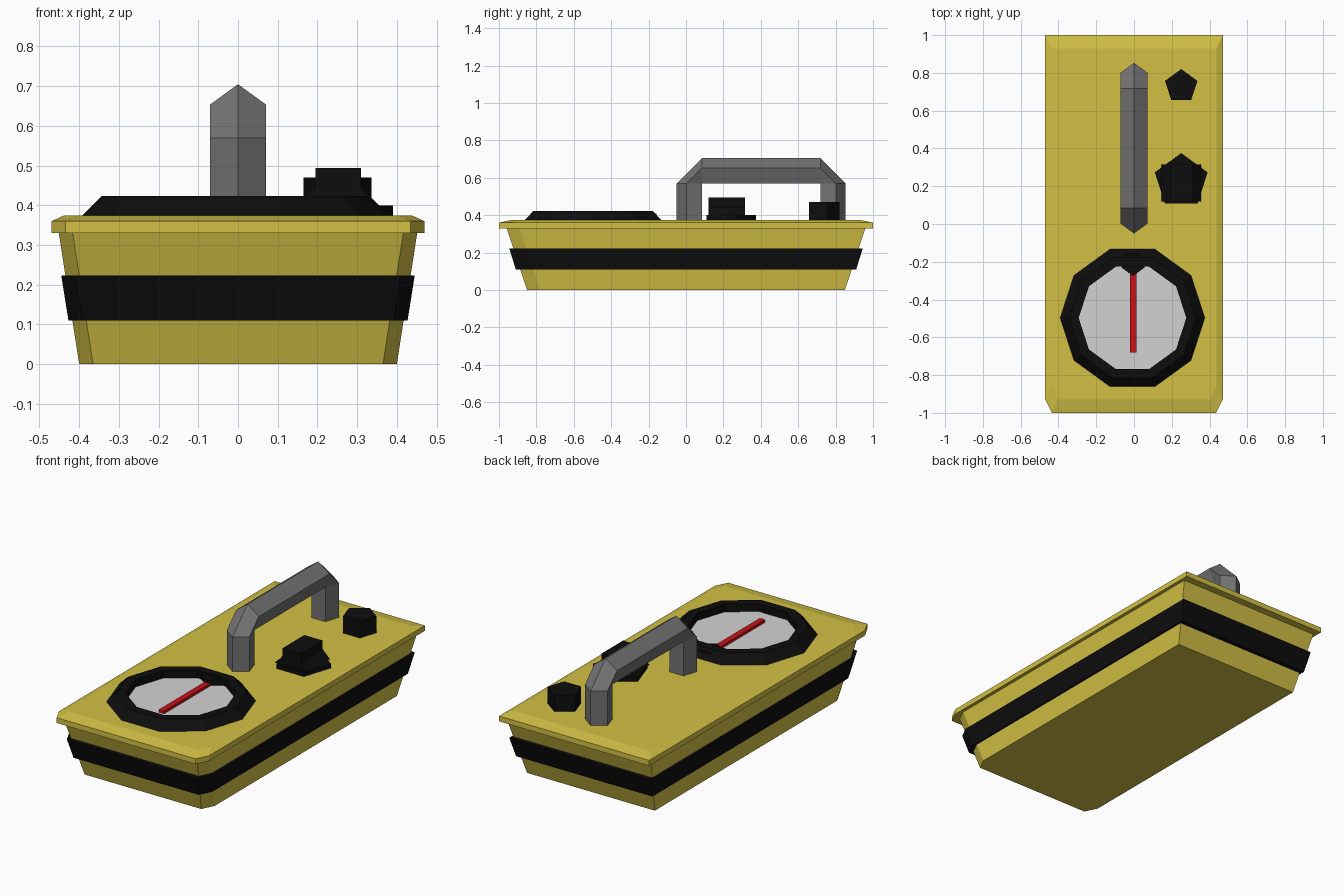
import bpy, bmesh, math
from mathutils import Vector

cube = bpy.data.objects.get("Cube")
if cube:
    bpy.data.objects.remove(cube, do_unlink=True)


def material(name, r, g, b):
    m = bpy.data.materials.new(name)
    m.use_nodes = True
    m.diffuse_color = (r, g, b, 1)
    bsdf = next(n for n in m.node_tree.nodes if n.type == 'BSDF_PRINCIPLED')
    bsdf.inputs["Base Color"].default_value = (r, g, b, 1)
    bsdf.inputs["Roughness"].default_value = 0.8
    return m


YELLOW = material("yellow", 0.65, 0.53, 0.058)
BLACK = material("black", 0.004, 0.004, 0.004)
GREY = material("grey", 0.17, 0.17, 0.17)
WHITE = material("off white", 0.65, 0.65, 0.65)
RED = material("red", 0.58, 0.006, 0.008)


def loft(name, rings, mat, closed=False):
    """Skin equal-length rings of points; cap the ends unless closed."""
    bm = bmesh.new()
    loops = [[bm.verts.new(p) for p in ring] for ring in rings]
    pairs = list(zip(loops, loops[1:]))
    if closed:
        pairs.append((loops[-1], loops[0]))
    else:
        bm.faces.new(loops[0])
        bm.faces.new(loops[-1])
    for a, b in pairs:
        for i in range(len(a)):
            j = (i + 1) % len(a)
            bm.faces.new((a[i], a[j], b[j], b[i]))
    bmesh.ops.recalc_face_normals(bm, faces=bm.faces)
    mesh = bpy.data.meshes.new(name)
    bm.to_mesh(mesh)
    bm.free()
    mesh.materials.append(mat)
    obj = bpy.data.objects.new(name, mesh)
    bpy.context.collection.objects.link(obj)
    return obj


def case_ring(x, y, z, cx=0.035, cy=0.07):
    """Rectangle with the two front corners cut."""
    return [(x, y, z), (-x, y, z), (-x, cy - y, z), (cx - x, -y, z),
            (x - cx, -y, z), (x, cy - y, z)]


def polygon(sides, r, cx, cy, z, start):
    return [(cx + r * math.cos(start + math.tau * i / sides),
             cy + r * math.sin(start + math.tau * i / sides), z)
            for i in range(sides)]


def box_ring(x0, x1, y0, y1, z):
    return [(x0, y0, z), (x1, y0, z), (x1, y1, z), (x0, y1, z)]


UP = math.pi / 2

# Case: tapered tub, wrap-around band and bevelled lid
loft("case_body", [case_ring(0.40, 0.85, 0), case_ring(0.452, 0.96, 0.335)], YELLOW)
loft("case_band", [case_ring(0.427, 0.91, 0.11), case_ring(0.445, 0.945, 0.223)], BLACK)
loft("case_lid", [case_ring(0.47, 1, 0.33), case_ring(0.47, 1, 0.36),
                  case_ring(0.437, 0.93, 0.375)], YELLOW)

# Dial: sloped rim, recessed face, pivot and needle
DX, DY = -0.008, -0.497
rim = [(0.383, 0.37), (0.383, 0.375), (0.335, 0.423), (0.285, 0.423), (0.285, 0.37)]
loft("dial_rim", [polygon(10, r, DX, DY, z, 0) for r, z in rim], BLACK, closed=True)
loft("dial_face", [polygon(10, 0.286, DX, DY, z, 0) for z in (0.372, 0.38)], WHITE)
loft("needle_pivot", [polygon(5, 0.065, -0.005, -0.21, z, -UP) for z in (0.375, 0.41)], BLACK)
loft("dial_needle", [box_ring(-0.02, 0.014, -0.68, -0.235, z) for z in (0.378, 0.395)], RED)

# Handle: pentagonal bar, with a mitred step at each top corner
R = 0.0746
section = [(R * math.sin(math.tau * i / 5), R * (math.cos(math.tau * i / 5) + 0.809))
           for i in range(5)]
INNER_Z, FRONT, BACK = 0.57, 0.085, 0.718
rings = []
for y, z, out in ((FRONT, 0.37, (-1, 0)), (FRONT, INNER_Z, (-1, 0)),
                  (FRONT, INNER_Z, (0, 1)), (BACK, INNER_Z, (0, 1)),
                  (BACK, INNER_Z, (1, 0)), (BACK, 0.37, (1, 0))):
    rings.append([(u, y + v * out[0], z + v * out[1]) for u, v in section])
handle = loft("handle", rings, GREY)
# Merge the shared inner corner points
bm = bmesh.new()
bm.from_mesh(handle.data)
bmesh.ops.remove_doubles(bm, verts=bm.verts, dist=0.0005)
bmesh.ops.dissolve_degenerate(bm, edges=bm.edges, dist=0.0005)
bm.to_mesh(handle.data)
bm.free()

# Selector knob: flat pentagon plate, flared grip
loft("selector_plate", [polygon(5, 0.147, 0.25, 0.228, z, UP) for z in (0.37, 0.40)], BLACK)
loft("selector_grip", [box_ring(0.145, 0.355, 0.12, 0.315, 0.40),
                       box_ring(0.195, 0.31, 0.12, 0.315, 0.445),
                       box_ring(0.195, 0.31, 0.12, 0.315, 0.494)], BLACK)

# Small rear knob
loft("rear_knob", [polygon(5, 0.09, 0.25, 0.73, z, UP) for z in (0.37, 0.47)], BLACK)
